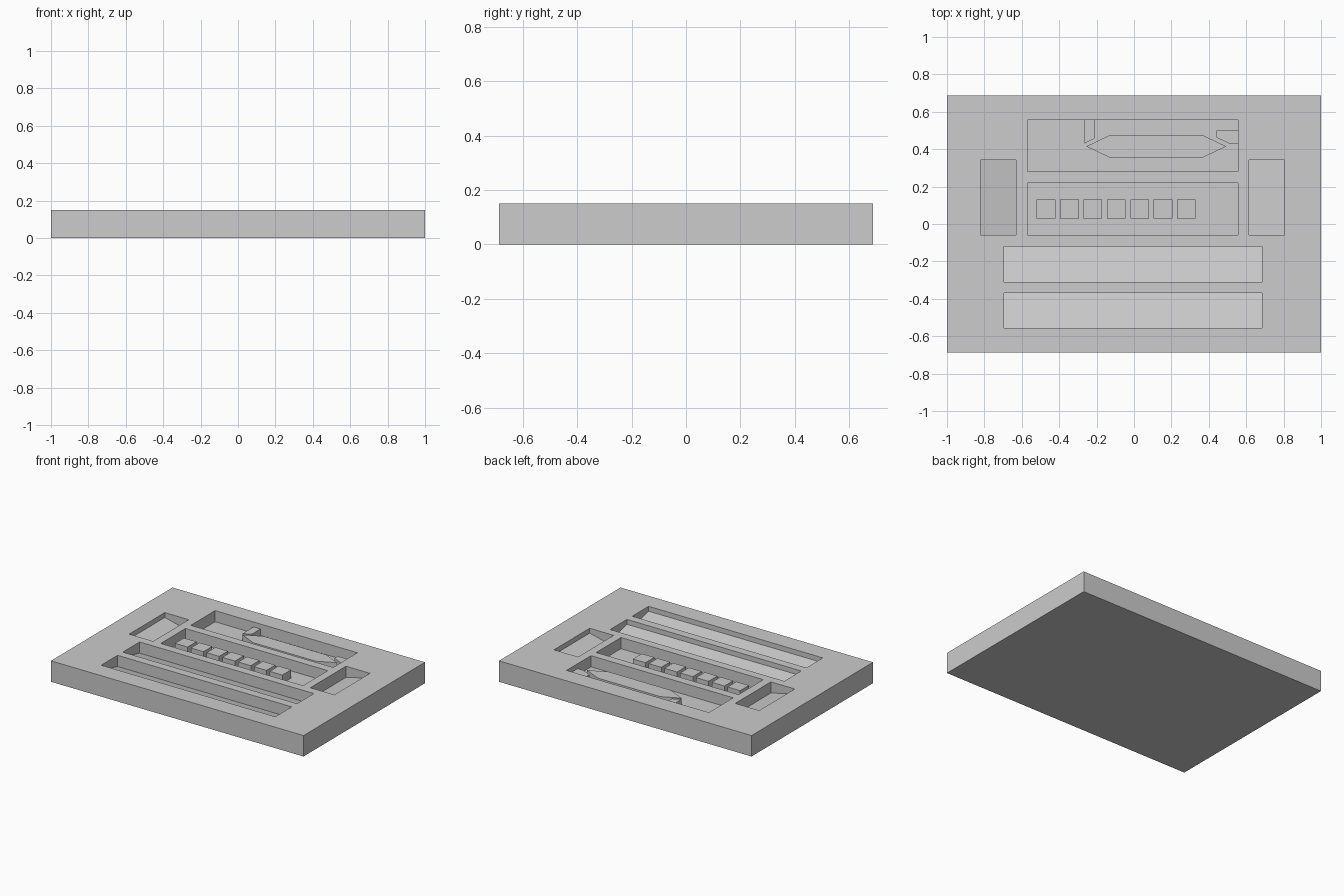
import bpy
import bmesh

cube = bpy.data.objects.get("Cube")
if cube:
    bpy.data.objects.remove(cube, do_unlink=True)

TOP = 0.15      # upper face of the slab
FLOOR = 0.07    # deepest level of the recesses
SHALLOW = 0.115 # raised edge of the sloping floors

grey = bpy.data.materials.new("light_grey")
grey.use_nodes = True
colour = (0.604, 0.604, 0.604, 1)
grey.diffuse_color = colour
grey.node_tree.nodes["Principled BSDF"].inputs["Base Color"].default_value = colour


def prism(bm, outline, bottom, top):
    """Close a prism over a counter-clockwise outline; bottom is a function of x, y."""
    low = [bm.verts.new((x, y, bottom(x, y))) for x, y in outline]
    high = [bm.verts.new((x, y, top)) for x, y in outline]
    bm.faces.new(low[::-1])
    bm.faces.new(high)
    n = len(outline)
    for i in range(n):
        j = (i + 1) % n
        bm.faces.new((low[i], low[j], high[j], high[i]))


def rect(x0, x1, y0, y1):
    return [(x0, y0), (x1, y0), (x1, y1), (x0, y1)]


def make_object(name, bm):
    mesh = bpy.data.meshes.new(name)
    bm.to_mesh(mesh)
    bm.free()
    mesh.materials.append(grey)
    obj = bpy.data.objects.new(name, mesh)
    bpy.context.collection.objects.link(obj)
    return obj


def solid(name, outline, bottom, top):
    bm = bmesh.new()
    prism(bm, outline, lambda x, y: bottom, top)
    return make_object(name, bm)


def level(x, y):
    return FLOOR


def slope(start, end, axis):
    """Floor that climbs from its deep edge to its shallow edge along one axis."""
    def height(x, y):
        t = ((x, y)[axis] - start) / (end - start)
        return FLOOR + t * (SHALLOW - FLOOR)
    return height


# Slab
slab = solid("slab", rect(-1, 1, -0.687, 0.687), 0, TOP)

# Recesses: two flat trays, two long sloping slots, two sloping side pockets
recesses = [
    (rect(-0.57, 0.557, 0.28, 0.555), level),
    (rect(-0.57, 0.557, -0.06, 0.22), level),
    (rect(-0.695, 0.685, -0.31, -0.12), slope(-0.12, -0.31, 1)),
    (rect(-0.695, 0.685, -0.555, -0.37), slope(-0.37, -0.555, 1)),
    (rect(-0.82, -0.63, -0.06, 0.343), slope(-0.63, -0.82, 0)),
    (rect(0.615, 0.805, -0.06, 0.343), slope(0.615, 0.805, 0)),
]
bm = bmesh.new()
for outline, floor in recesses:
    prism(bm, outline, floor, TOP + 0.05)
cutter = make_object("recess_cutter", bm)
cutter.hide_render = True

cut = slab.modifiers.new("recesses", "BOOLEAN")
cut.operation = "DIFFERENCE"
cut.solver = "EXACT"
cut.object = cutter
bpy.context.view_layer.update()
graph = bpy.context.evaluated_depsgraph_get()
carved = bpy.data.meshes.new_from_object(slab.evaluated_get(graph))
slab.modifiers.clear()
slab.data = carved
bpy.data.objects.remove(cutter, do_unlink=True)

# Row of square blocks in the middle tray
sunk = FLOOR - 0.01
for i in range(7):
    x = -0.52 + 0.125 * i
    solid(f"block_{i + 1}", rect(x, x + 0.1, 0.03, 0.13), sunk, 0.13)

# Pointed bar in the rear tray
raised = 0.115
solid("pointed_bar", [(-0.255, 0.415), (-0.13, 0.355), (0.367, 0.355),
                      (0.493, 0.415), (0.367, 0.475), (-0.13, 0.475)], sunk, raised)

# Stubs joining the tray walls beside the bar tips
solid("left_stub", [(-0.265, 0.43), (-0.21, 0.458), (-0.21, 0.56), (-0.265, 0.56)],
      sunk, raised)
solid("right_stub", [(0.44, 0.463), (0.51, 0.43), (0.565, 0.43),
                     (0.565, 0.5), (0.44, 0.5)], sunk, raised)
